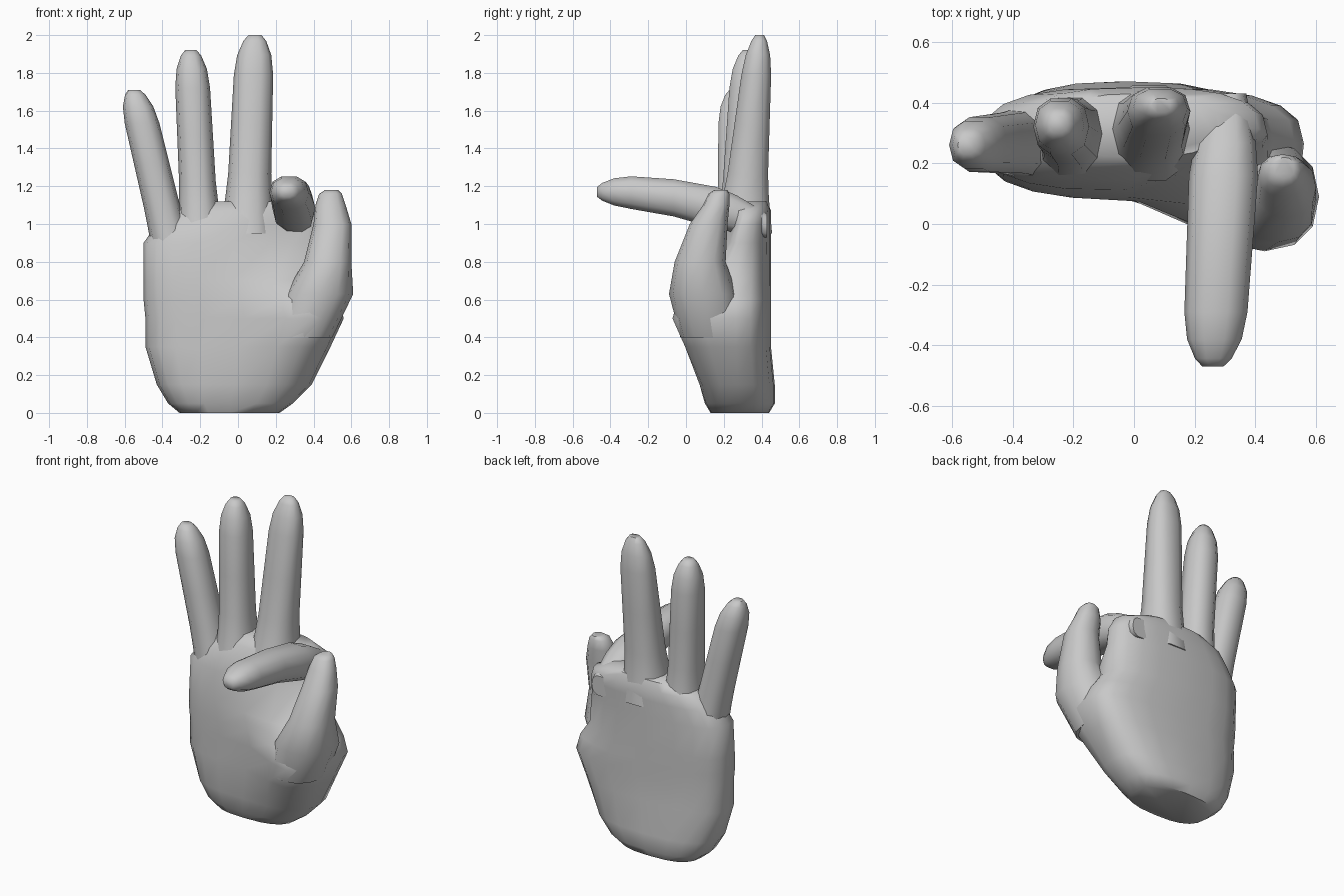
import bpy, bmesh, math
from mathutils import Vector

cube = bpy.data.objects.get("Cube")
if cube:
    bpy.data.objects.remove(cube, do_unlink=True)

# One plain material for the whole hand
grey = bpy.data.materials.new("plain_grey")
grey.use_nodes = True
tone = (0.58, 0.58, 0.58, 1)
grey.diffuse_color = tone
for node in grey.node_tree.nodes:
    if node.type == 'BSDF_PRINCIPLED':
        node.inputs["Base Color"].default_value = tone
        node.inputs["Roughness"].default_value = 0.7


def rounded_section(center, across, depth, sides, power, bulge=0.0):
    """Superellipse ring on two half axes; bulge swells its front outer corner."""
    points = []
    for i in range(sides):
        angle = math.tau * i / sides
        u, v = (math.copysign(abs(f) ** (2 / power), f)
                for f in (math.cos(angle), math.sin(angle)))
        ease = min(1, max(0, u + 0.1))
        swell = bulge * ease * ease * (3 - 2 * ease) * max(0, -v)
        points.append(center + across * u + depth * v - depth.normalized() * swell)
    return points


def skin(name, sections):
    """Join neighbouring sections with quads and close both ends."""
    bm = bmesh.new()
    rings = [[bm.verts.new(point) for point in section] for section in sections]
    for low, high in zip(rings, rings[1:]):
        for i in range(len(low)):
            bm.faces.new((low[i - 1], low[i], high[i], high[i - 1]))
    bm.faces.new(rings[0])
    bm.faces.new(rings[-1])
    bmesh.ops.recalc_face_normals(bm, faces=bm.faces)
    mesh = bpy.data.meshes.new(name)
    bm.to_mesh(mesh)
    bm.free()
    mesh.materials.append(grey)
    part = bpy.data.objects.new(name, mesh)
    bpy.context.collection.objects.link(part)
    bpy.ops.object.select_all(action='DESELECT')
    part.select_set(True)
    bpy.context.view_layer.objects.active = part
    bpy.ops.object.shade_smooth_by_angle(angle=math.radians(55))


def stack(name, levels, sides, power):
    """Upright flesh from (height, inner x, outer x, front y, back y, bulge)."""
    sections = []
    for height, inner, outer, front, back, bulge in levels:
        center = Vector(((inner + outer) / 2, (front + back) / 2, height))
        across = Vector(((outer - inner) / 2, 0, 0))
        depth = Vector((0, (back - front) / 2, 0))
        sections.append(rounded_section(center, across, depth, sides, power, bulge))
    skin(name, sections)


def finger(name, base, tip, width, thickness, depth_axis, flare, arch=0.0):
    """Taper from base to tip, with a flared or pinched root and a domed end.

    Width and thickness are (root, tip) half sizes.
    """
    base, tip, depth_axis = Vector(base), Vector(tip), Vector(depth_axis)
    dome = 0.8
    sections = []
    for along in (0, 0.08, 0.18, 0.3, 0.55, dome, 0.9, 0.97, 1):
        rise = max(0, along - dome) / (1 - dome)
        scale = math.sqrt(1 - 0.88 * rise ** 2) * (1 + flare * max(0, 1 - along * 4))
        half_width = width[0] + (width[1] - width[0]) * along
        half_depth = thickness[0] + (thickness[1] - thickness[0]) * along
        center = base.lerp(tip, along) + depth_axis * (arch * 4 * along * (1 - along))
        across = Vector((half_width * scale, 0, 0))
        depth = depth_axis * (half_depth * scale)
        sections.append(rounded_section(center, across, depth, sides=10, power=2.4))
    skin(name, sections)


# Palm with a flat wrist cut, the thumb mound and sloping knuckles
wrist_back, hand_back = 0.47, 0.45
stack("palm", [
    (0, -0.31, 0.22, 0.13, 0.44, 0),
    (0.05, -0.37, 0.29, 0.1, wrist_back, 0),
    (0.15, -0.43, 0.39, 0.08, wrist_back, 0.03),
    (0.35, -0.49, 0.49, 0.08, hand_back, 0.15),
    (0.5, -0.49, 0.56, 0.08, hand_back, 0.24),
    (0.6, -0.5, 0.53, 0.08, hand_back, 0.2),
    (0.7, -0.5, 0.46, 0.09, hand_back, 0.06),
    (0.9, -0.5, 0.44, 0.11, hand_back, -0.1),
    (1, -0.43, 0.44, 0.14, hand_back, -0.1),
    (1.07, -0.36, 0.41, 0.18, hand_back, -0.05),
    (1.12, -0.24, 0.28, 0.22, 0.43, 0),
], sides=20, power=2.7)

# Thumb rising out of the mound
stack("thumb", [
    (0.4, 0.17, 0.5, -0.03, 0.3, 0),
    (0.63, 0.25, 0.61, -0.09, 0.27, 0),
    (0.8, 0.35, 0.6, -0.06, 0.21, 0),
    (1, 0.4, 0.6, 0.02, 0.22, 0),
    (1.1, 0.41, 0.57, 0.09, 0.23, 0),
    (1.16, 0.43, 0.55, 0.12, 0.23, 0),
    (1.18, 0.46, 0.53, 0.15, 0.22, 0),
], sides=12, power=2.3)

# Index finger bent forward over the thumb
up = (0, 0, 1)
finger("index_finger", base=(0.31, 0.43, 0.99), tip=(0.26, -0.47, 1.17),
       width=(0.12, 0.1), thickness=(0.13, 0.08), depth_axis=up, flare=-0.5, arch=0.05)

# Three upright fingers, fanned sideways
backward = (0, 1, 0)
finger("middle_finger", base=(0.05, 0.3, 0.95), tip=(0.09, 0.39, 2),
       width=(0.12, 0.1), thickness=(0.13, 0.07), depth_axis=backward, flare=0.25)
finger("ring_finger", base=(-0.2, 0.29, 0.93), tip=(-0.25, 0.33, 1.92),
       width=(0.1, 0.09), thickness=(0.12, 0.09), depth_axis=backward, flare=0.25)
finger("little_finger", base=(-0.34, 0.27, 0.83), tip=(-0.55, 0.26, 1.71),
       width=(0.1, 0.09), thickness=(0.11, 0.09), depth_axis=backward, flare=0.1)
